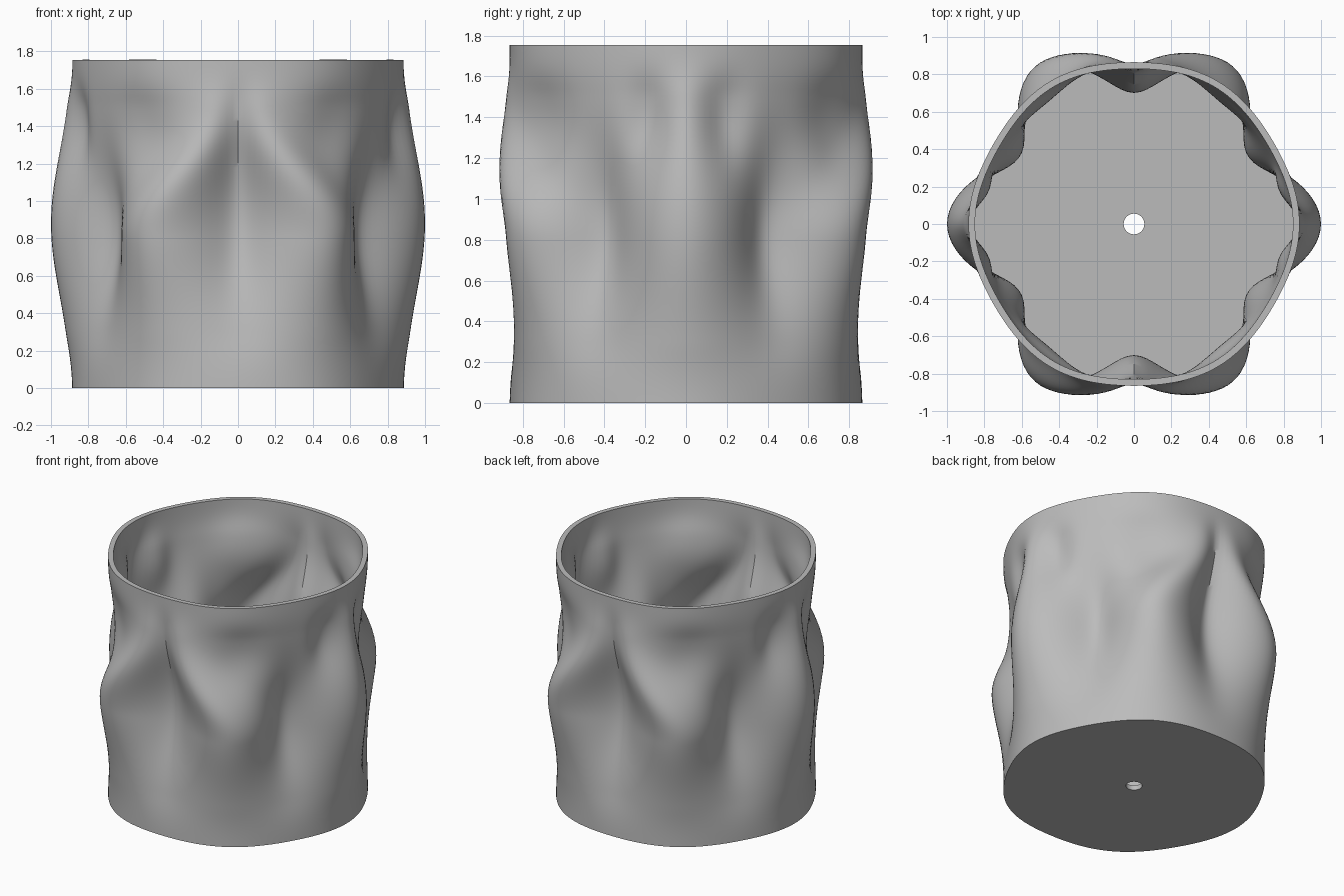
import bpy, bmesh
from math import sin, cos, pi, exp, degrees, atan2

cube = bpy.data.objects.get("Cube")
if cube:
    bpy.data.objects.remove(cube, do_unlink=True)

HEIGHT, WALL, HOLE = 1.755, 0.035, 0.055
SEGMENTS, RINGS = 180, 64

clay = bpy.data.materials.new("grey_clay")
clay.use_nodes = True
grey = (0.5, 0.5, 0.5, 1)
clay.diffuse_color = grey
clay.node_tree.nodes["Principled BSDF"].inputs["Base Color"].default_value = grey


def bell(value, centre, width):
    return exp(-0.5 * ((value - centre) / width) ** 2)


def blend(z, low, high):
    t = min(max((z - low) / (high - low), 0), 1)
    return t * t * (3 - 2 * t)


def radius(angle, z):
    """Rippled wall radius, mirrored across both vertical planes."""
    a = degrees(atan2(abs(sin(angle)), abs(cos(angle))))
    rim = 0.875 + 0.01 * cos(6 * angle)
    fade = blend(z, -0.1, 0.3) * (1 - blend(z, 1.5, HEIGHT))
    top = blend(z, 0.8, 1.55)
    # outward folds: side fold narrows upward, the others lean to the middle
    bulge = 0.115 * bell(z, 0.88, 0.38) * bell(a, 0, 11 - 6 * top)
    lean = 59 + 25 * top
    bulge += 0.115 * bell(z, 0.92, 0.34) * bell(a, lean, 10 - 3 * top)
    # inward folds between them
    dent = 0.125 * bell(z, 0.84, 0.32) * bell(a, 31, 9)
    dent += 0.13 * bell(z, 0.9, 0.36) * bell(a, 90, 9 - 5 * top)
    # shallow branches of the inward folds near the rim
    dent += 0.045 * bell(z, 1.4, 0.16) * bell(a, 13, 5)
    dent += 0.05 * bell(z, 1.38, 0.16) * bell(a, 54, 10)
    return rim + fade * (bulge - dent)


# Sheet running from the drain hole across the base and up the wall
bm = bmesh.new()


def ring(z, size):
    verts = []
    for i in range(SEGMENTS):
        angle = 2 * pi * i / SEGMENTS
        r = size(angle)
        verts.append(bm.verts.new((r * cos(angle), r * sin(angle), z)))
    return verts


rings = [ring(0, lambda angle: HOLE)]
for k in range(RINGS + 1):
    z = HEIGHT * k / RINGS
    rings.append(ring(z, lambda angle: radius(angle, z)))
for low, high in zip(rings, rings[1:]):
    for i in range(SEGMENTS):
        j = (i + 1) % SEGMENTS
        bm.faces.new((low[i], low[j], high[j], high[i]))

mesh = bpy.data.meshes.new("planter_pot")
bm.to_mesh(mesh)
bm.free()
mesh.materials.append(clay)
pot = bpy.data.objects.new("planter_pot", mesh)
bpy.context.collection.objects.link(pot)

# Wall and floor thickness
shell = pot.modifiers.new("wall_thickness", 'SOLIDIFY')
shell.thickness = WALL
shell.offset = -1
shell.use_even_offset = True

bpy.context.view_layer.objects.active = pot
pot.select_set(True)
bpy.ops.object.modifier_apply(modifier=shell.name)
bpy.ops.object.shade_smooth_by_angle(angle=pi / 5)
